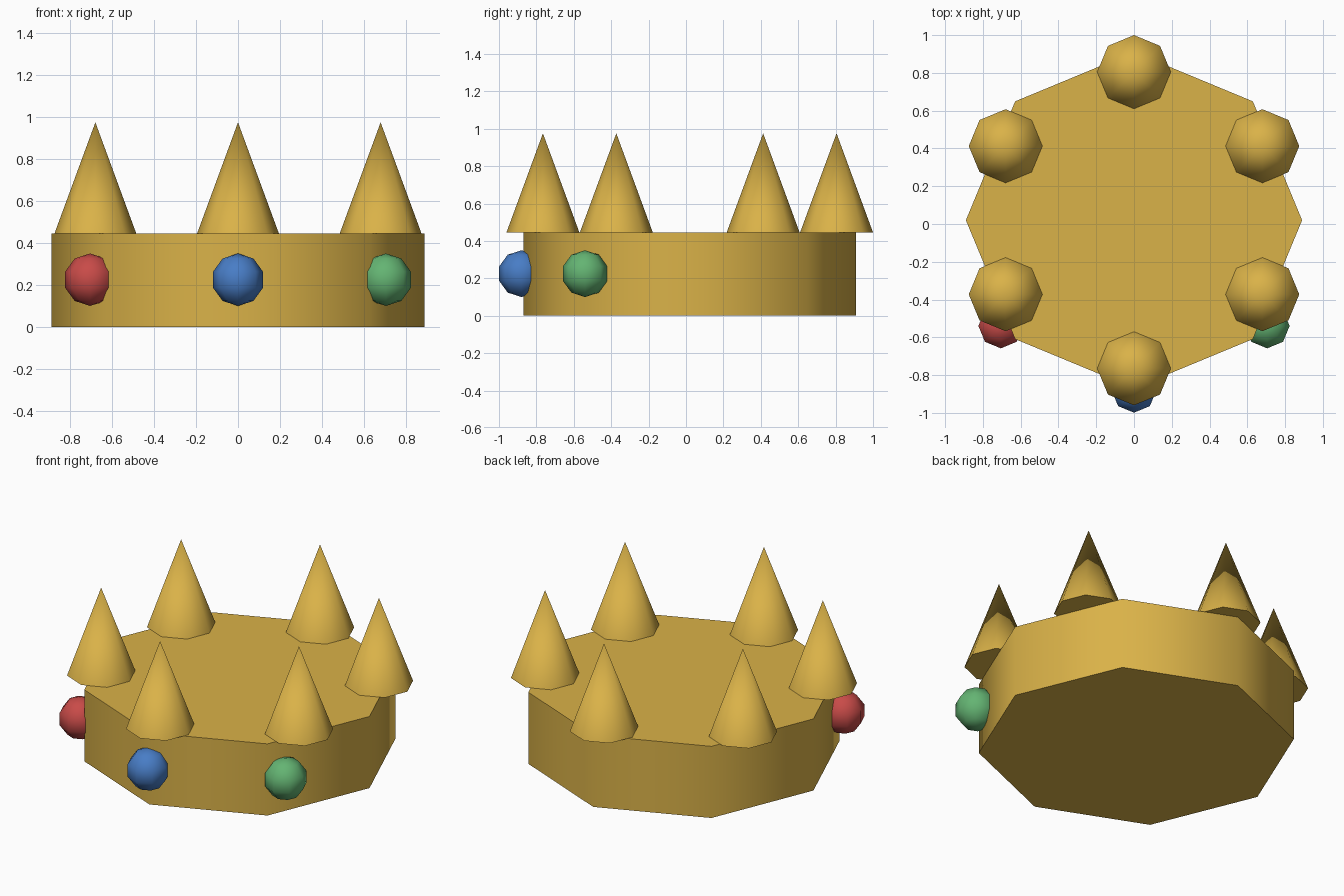
import bpy
import math

if "Cube" in bpy.data.objects:
    bpy.data.objects.remove(bpy.data.objects["Cube"], do_unlink=True)

CENTRE_Y = 0.02
BAND_HEIGHT = 0.445
SIDES = 8


def make_material(name, rgb):
    mat = bpy.data.materials.new(name)
    mat.use_nodes = True
    mat.diffuse_color = (*rgb, 1)
    mat.node_tree.nodes["Principled BSDF"].inputs["Base Color"].default_value = (*rgb, 1)
    return mat


def finish(name, mat):
    # Smooth sides, sharp rims
    obj = bpy.context.object
    obj.name = name
    obj.data.materials.append(mat)
    bpy.ops.object.shade_smooth_by_angle(angle=math.radians(60))
    return obj


def around(radius, angle, z):
    # Angle is measured from the front, towards the model's left
    return (radius * math.sin(angle), CENTRE_Y - radius * math.cos(angle), z)


gold = make_material("gold", (0.70, 0.445, 0.065))
red = make_material("red gem", (0.58, 0.07, 0.065))
blue = make_material("blue gem", (0.065, 0.205, 0.565))
green = make_material("green gem", (0.127, 0.456, 0.17))

# Solid eight-sided band
bpy.ops.mesh.primitive_cylinder_add(vertices=SIDES, radius=0.89, depth=BAND_HEIGHT,
                                    location=(0, CENTRE_Y, BAND_HEIGHT / 2))
finish("band", gold)

# Ring of six spikes standing on the band
SPIKE_HEIGHT = 0.53
for i in range(6):
    bpy.ops.mesh.primitive_cone_add(
        vertices=SIDES, radius1=0.195, radius2=0, depth=SPIKE_HEIGHT,
        location=around(0.785, i * math.tau / 6, BAND_HEIGHT + SPIKE_HEIGHT / 2))
    finish(f"spike_{i + 1}", gold)

# Three round gems set into the front
for name, mat, angle in (("right_gem", red, -0.9), ("front_gem", blue, 0), ("left_gem", green, 0.9)):
    bpy.ops.mesh.primitive_uv_sphere_add(segments=SIDES, ring_count=5, radius=0.125,
                                         location=around(0.9, angle, 0.225))
    finish(name, mat)
